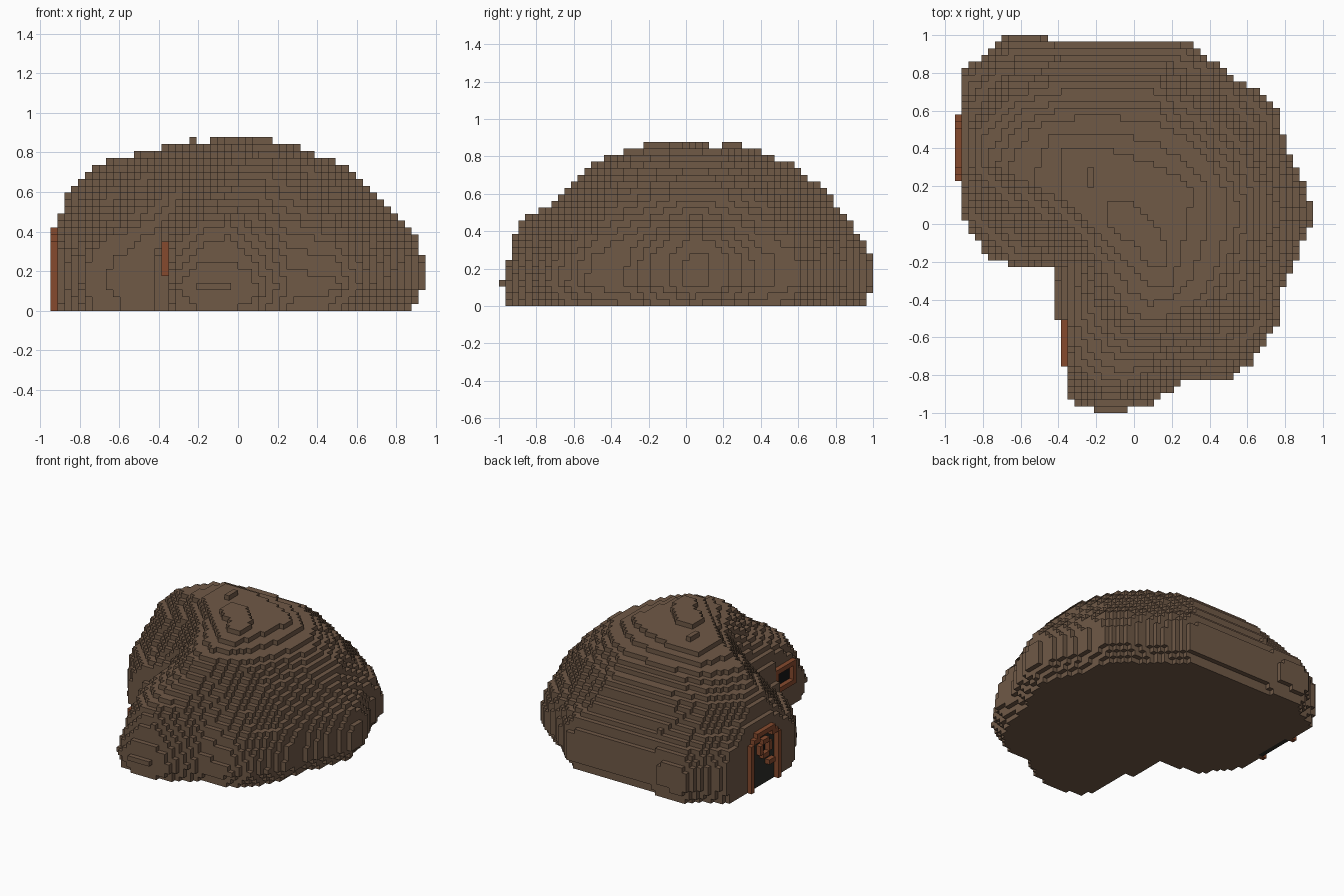
import bpy, bmesh, math

if "Cube" in bpy.data.objects:
    bpy.data.objects.remove(bpy.data.objects["Cube"])

V = 2 / 57                       # voxel size
NX, NY, NZ = 54, 57, 25          # grid size
X0, Y0 = -NX * V / 2, -1.0

# Contours of the mound, from the widest outline to the summit (x, y)
base = [(-.67, 1.0), (-.46, .985), (-.4, .965), (.3, .965), (.48, .81), (.66, .7), (.77, .58),
        (.81, .38), (.92, .18), (.95, .05), (.87, -.17), (.79, -.32), (.765, -.52), (.62, -.74),
        (.5, -.82), (.28, -.83), (.06, -.98), (-.18, -.99), (-.33, -.94), (-.4, -.75),
        (-.42, -.5), (-.42, -.24), (-.75, -.2), (-.83, -.08), (-.94, .06), (-.96, .8), (-.78, .9)]
shoulder = [(-.7, .8), (-.4, .86), (.15, .86), (.45, .69), (.65, .51), (.75, .25), (.81, .05),
            (.73, -.2), (.66, -.45), (.46, -.63), (.2, -.72), (-.05, -.87), (-.2, -.83),
            (-.29, -.73), (-.34, -.6), (-.35, -.45), (-.35, -.22), (-.55, -.12), (-.75, .03),
            (-.9, .2), (-.91, .6)]
slope = [(-.65, .7), (-.4, .77), (.1, .77), (.4, .59), (.57, .41), (.68, .2), (.7, 0), (.63, -.2),
         (.53, -.43), (.3, -.58), (.05, -.68), (-.12, -.6), (-.23, -.4), (-.29, -.2), (-.5, -.02),
         (-.7, .12), (-.87, .3), (-.86, .5)]
crown = [(-.55, .52), (-.3, .58), (.1, .57), (.35, .42), (.48, .22), (.52, .05), (.46, -.2),
         (.38, -.39), (.12, -.53), (-.04, -.48), (-.18, -.25), (-.27, -.08), (-.52, .16), (-.7, .3)]
cap = [(-.38, .39), (-.2, .41), (.1, .32), (.31, .2), (.29, 0), (.2, -.32), (.08, -.34),
       (-.13, -.1), (-.26, .03), (-.4, .16)]
summit = [(-.14, .12), (0, .11), (.1, .02), (.17, -.1), (.17, -.22), (.08, -.23), (0, -.1), (-.14, -.02)]


def radius(poly, dx, dy):
    """Distance from the origin to the outline along a unit direction."""
    best = 0.01
    for (ax, ay), (bx, by) in zip(poly, poly[1:] + poly[:1]):
        ex, ey = bx - ax, by - ay
        den = dx * ey - dy * ex
        if abs(den) > 1e-9:
            t = (ax * ey - ay * ex) / den
            s = (ax * dy - ay * dx) / den
            if t > 0 and -1e-6 <= s <= 1 + 1e-6:
                best = max(best, t)
    return best


def lerp_profile(profile, z):
    for (z0, r0), (z1, r1) in zip(profile, profile[1:]):
        if z <= z1:
            return r0 + (r1 - r0) * (z - z0) / (z1 - z0)
    return profile[-1][1]


# Mound cells, cut flat at the door wall and the window wall
mound = set()
for i in range(1, NX):
    for j in range(NY):
        if j < 14 and i < 17:
            continue
        x, y = X0 + (i + .5) * V, Y0 + (j + .5) * V
        r = math.hypot(x, y) + 1e-6
        dx, dy = x / r, y / r
        rb, rs, rl, rc, rp, rt = [radius(p, dx, dy)
                                  for p in (base, shoulder, slope, crown, cap, summit)]
        foot = .96 - .055 * max(dx, 0)           # undercut at the ground
        south = max(-dy, 0) ** 2 * .3            # rounder towards the front
        profile = [(0, rb * foot), (.12, rb), (.25, rb + (rs - rb) * south),
                   (.36, rs + (rb - rs) * (.72 - south)), (.46, rs), (.6, rl),
                   (.75, rc), (.825, rp), (.86, rt), (.9, rt)]
        mound |= {(i, j, k) for k in range(NZ) if r <= lerp_profile(profile, (k + .5) * V)}
mound |= {(20, j, 24) for j in (34, 35, 36)}     # loose clod beside the summit


def rect(i, j0, j1, k0, k1):
    return {(i, j, k) for j in range(j0, j1 + 1) for k in range(k0, k1 + 1)}


# Door: arched frame, dark panel, round peephole ring and handle
door_frame = rect(0, 35, 35, 0, 9) | rect(0, 44, 44, 0, 9) | rect(0, 37, 42, 11, 11)
door_frame |= rect(0, 36, 37, 10, 10) | rect(0, 42, 43, 10, 10)
ring = rect(0, 38, 41, 6, 9) - rect(0, 39, 40, 7, 8)
ring -= {(0, j, k) for j in (38, 41) for k in (6, 9)}
handle = rect(0, 37, 38, 4, 4)
peephole = rect(1, 39, 40, 7, 8)
door_panel = rect(1, 36, 43, 0, 10) - peephole

# Window: square frame around dark glass
window_frame = rect(16, 7, 13, 5, 9) - rect(16, 8, 12, 6, 8)
window_glass = rect(17, 8, 12, 6, 8)
mound |= rect(17, 7, 13, 5, 9) | rect(1, 35, 44, 0, 11)
mound -= door_panel | peephole | window_glass

EARTH, WOOD = (.16, .1, .062, 1), (.24, .068, .027, 1)
PANEL, DARK = (.028, .028, .022, 1), (.008, .008, .008, 1)
parts = [("earth_mound", mound, EARTH), ("door_frame", door_frame, WOOD),
         ("door_panel", door_panel, PANEL), ("peephole_ring", ring, WOOD),
         ("peephole_glass", peephole, DARK), ("door_handle", handle, WOOD),
         ("window_frame", window_frame, WOOD), ("window_glass", window_glass, DARK)]
solid = set().union(*(cells for _, cells, _ in parts))
materials = {}


def build(name, cells, color):
    """Mesh the exposed faces of a set of voxels."""
    bm = bmesh.new()
    verts = {}
    for c in sorted(cells):
        for a in range(3):
            for side in (0, 1):
                n = list(c)
                n[a] += 2 * side - 1
                if tuple(n) in solid:
                    continue
                quad = []
                for du, dv in ((0, 0), (1, 0), (1, 1), (0, 1)):
                    p = list(c)
                    p[a] += side
                    p[(a + 1) % 3] += du
                    p[(a + 2) % 3] += dv
                    p = tuple(p)
                    if p not in verts:
                        verts[p] = bm.verts.new((X0 + p[0] * V, Y0 + p[1] * V, p[2] * V))
                    quad.append(verts[p])
                bm.faces.new(quad if side else quad[::-1])
    mesh = bpy.data.meshes.new(name)
    bm.to_mesh(mesh)
    bm.free()
    if color not in materials:
        materials[color] = bpy.data.materials.new(name + "_color")
        materials[color].diffuse_color = color
    mesh.materials.append(materials[color])
    bpy.context.collection.objects.link(bpy.data.objects.new(name, mesh))


for part in parts:
    build(*part)

for m in bpy.data.materials:
    if m.users and not m.is_grease_pencil:
        m.use_nodes = True
        m.node_tree.nodes["Principled BSDF"].inputs["Base Color"].default_value = m.diffuse_color
